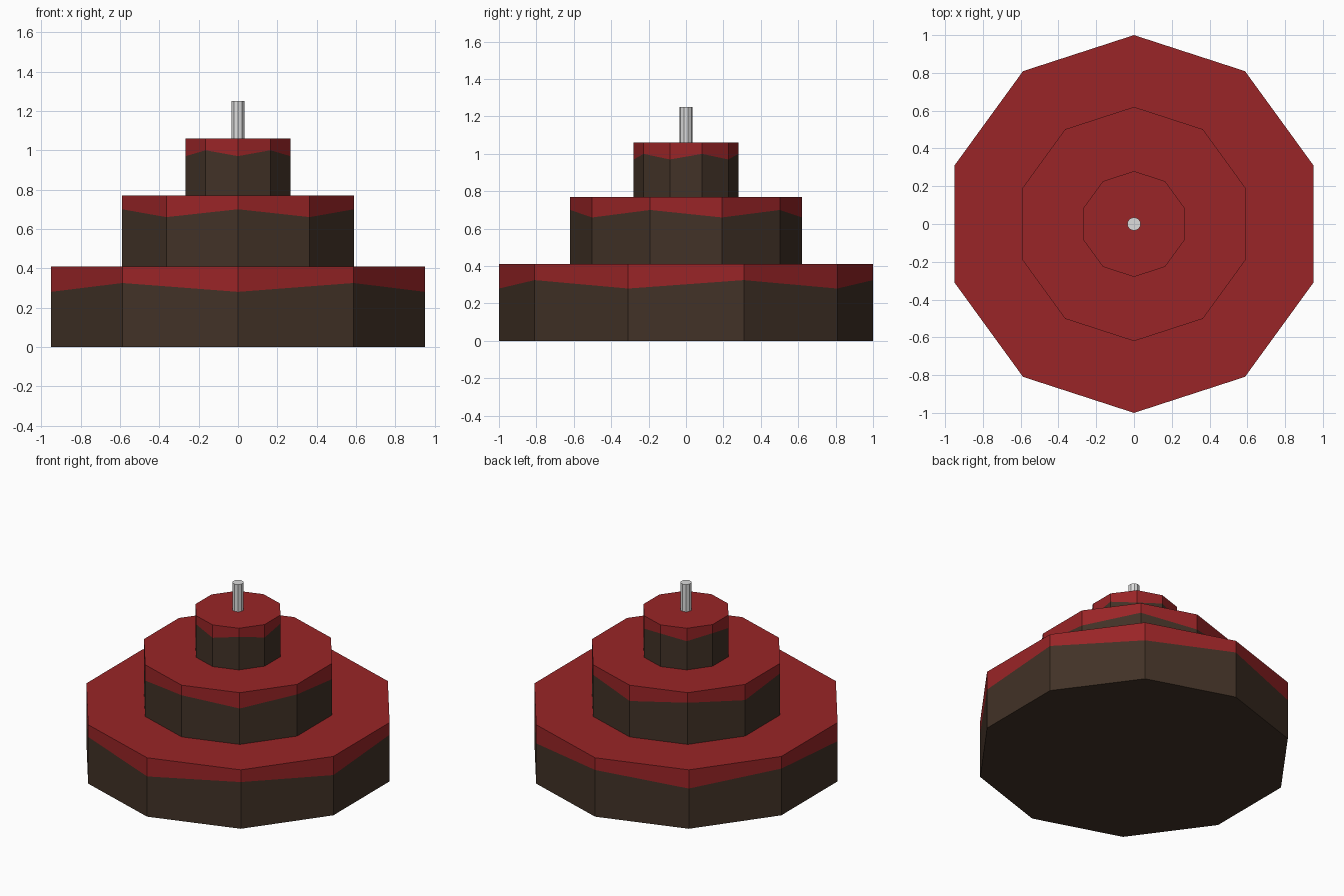
import bpy
import bmesh
import math

old = bpy.data.objects.get("Cube")
if old:
    bpy.data.objects.remove(old, do_unlink=True)


def material(name, colour):
    mat = bpy.data.materials.new(name)
    mat.use_nodes = True
    mat.diffuse_color = colour
    mat.node_tree.nodes["Principled BSDF"].inputs["Base Color"].default_value = colour
    return mat


sponge = material("dark chocolate", (0.054, 0.032, 0.02, 1))
icing = material("red icing", (0.32, 0.018, 0.02, 1))
wax = material("pale wax", (0.72, 0.72, 0.72, 1))

SIDES = 10


def ring(bm, radius, heights):
    """Ten-sided ring with a corner at the front; heights alternate by corner."""
    verts = []
    for i in range(SIDES):
        a = math.tau * i / SIDES - math.pi / 2
        verts.append(bm.verts.new((radius * math.cos(a), radius * math.sin(a), heights[i % 2])))
    return verts


def stack(name, radius, levels, mats):
    """Closed prism; each band between two levels takes the next material."""
    bm = bmesh.new()
    rings = [ring(bm, radius, level) for level in levels]
    bm.faces.new(rings[0][::-1])
    for band, (low, high) in enumerate(zip(rings, rings[1:])):
        for i in range(SIDES):
            j = (i + 1) % SIDES
            bm.faces.new((low[i], low[j], high[j], high[i])).material_index = band
    bm.faces.new(rings[-1]).material_index = len(mats) - 1
    mesh = bpy.data.meshes.new(name)
    bm.to_mesh(mesh)
    bm.free()
    for mat in mats:
        mesh.materials.append(mat)
    obj = bpy.data.objects.new(name, mesh)
    bpy.context.collection.objects.link(obj)
    return obj


# Cake tiers: name, radius, base, icing edge (even, odd corners), top
tiers = [
    ("bottom_tier", 1.0, 0.0, (0.28, 0.325), 0.41),
    ("middle_tier", 0.62, 0.405, (0.70, 0.66), 0.77),
    ("top_tier", 0.28, 0.765, (0.97, 1.0), 1.06),
]
for name, radius, base, edge, top in tiers:
    stack(name, radius, [(base, base), edge, (top, top)], [sponge, icing])

# Candle
stack("candle", 0.036, [(1.055, 1.055), (1.25, 1.25)], [wax])
